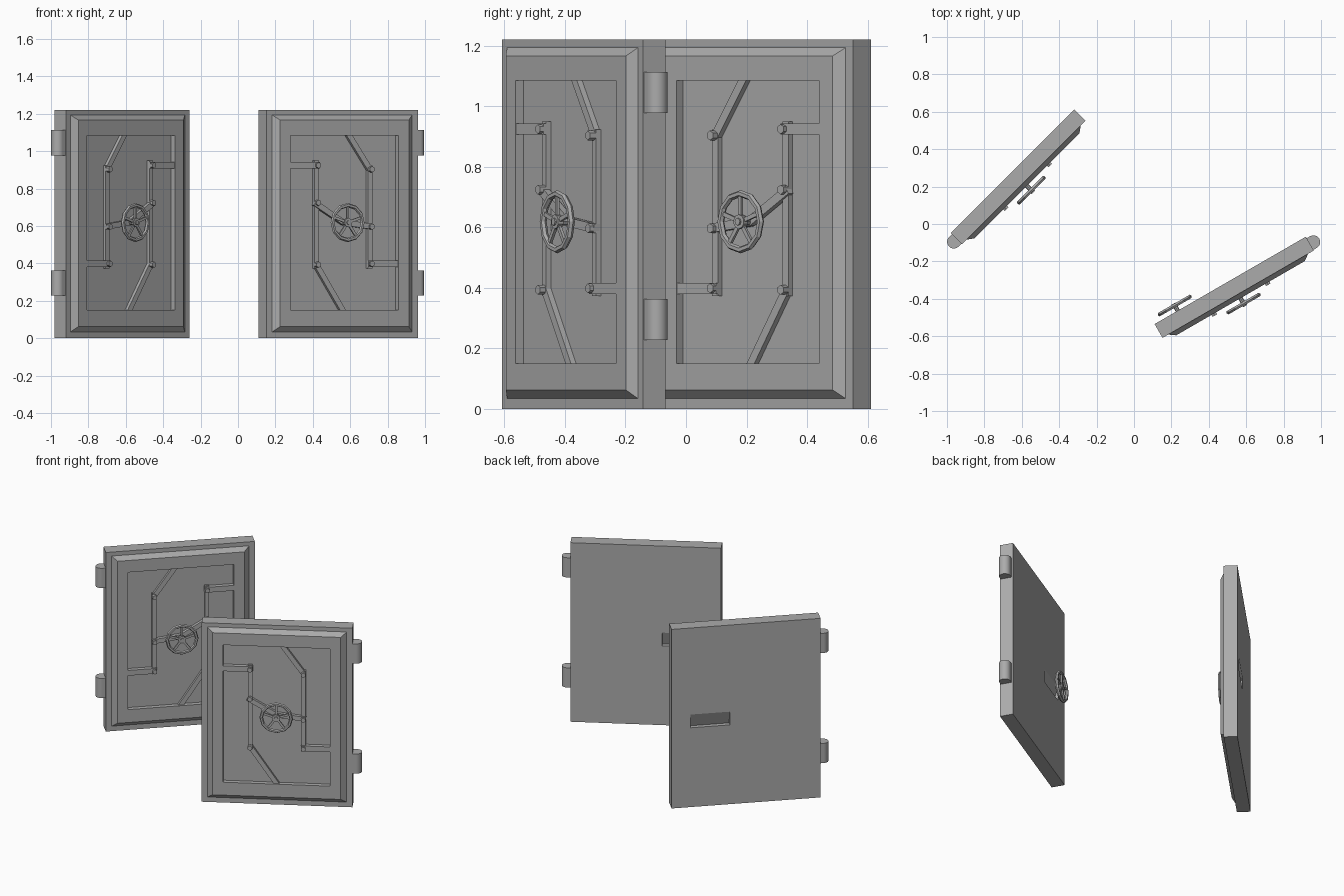
import bpy, bmesh
from math import pi, atan2, cos, sin, radians
from mathutils import Matrix, Vector

cube = bpy.data.objects.get("Cube")
if cube:
    bpy.data.objects.remove(cube, do_unlink=True)

steel = bpy.data.materials.new("grey_steel")
steel.use_nodes = True
GREY = (0.41, 0.41, 0.41, 1)
steel.diffuse_color = GREY
steel.node_tree.nodes["Principled BSDF"].inputs["Base Color"].default_value = GREY

W, H, T = 0.934, 1.22, 0.085      # door width, height, thickness
MID = 0.618                       # height of the wheel


def finish(bm, name, place, smooth=False):
    """Move a part from door space into place and make it an object."""
    bm.transform(place)
    bmesh.ops.recalc_face_normals(bm, faces=bm.faces)
    mesh = bpy.data.meshes.new(name)
    bm.to_mesh(mesh)
    bm.free()
    mesh.materials.append(steel)
    ob = bpy.data.objects.new(name, mesh)
    bpy.context.collection.objects.link(ob)
    if smooth:
        bpy.ops.object.select_all(action='DESELECT')
        ob.select_set(True)
        bpy.context.view_layer.objects.active = ob
        bpy.ops.object.shade_smooth_by_angle(angle=radians(40))
    return ob


def bar(bm, a, b, width, near, far):
    """Box from a to b in the door plane, between two depths."""
    a, b = Vector(a), Vector(b)
    d, m = b - a, (a + b) / 2
    mat = (Matrix.Translation((m.x, -(near + far) / 2, m.y))
           @ Matrix.Rotation(-atan2(d.y, d.x), 4, 'Y')
           @ Matrix.Diagonal((d.length, far - near, width, 1)))
    bmesh.ops.create_cube(bm, size=1, matrix=mat)


def stud(bm, x, z, r, near, far, sides=6):
    """Prism standing out of the door plane."""
    mat = Matrix.Translation((x, -(near + far) / 2, z)) @ Matrix.Rotation(pi / 2, 4, 'X')
    bmesh.ops.create_cone(bm, cap_ends=True, segments=sides, radius1=r, radius2=r,
                          depth=far - near, matrix=mat)


def slab(name, place):
    # nested rectangles: side margin, bottom, top, depth
    rings = [(0, 0, H, 0), (0, 0, H, T), (.035, .034, H - .027, T),
             (.07, .062, H - .054, .11), (.135, .15, 1.085, .11), (.135, .15, 1.085, .08)]
    bm = bmesh.new()
    loops = [[bm.verts.new((x, -d, z)) for x, z in
              ((m, lo), (W - m, lo), (W - m, hi), (m, hi))] for m, lo, hi, d in rings]
    for p, q in zip(loops, loops[1:]):
        for i in range(4):
            j = (i + 1) % 4
            bm.faces.new((p[i], p[j], q[j], q[i]))
    bm.faces.new(loops[0])
    bm.faces.new(loops[-1])
    door = finish(bm, name + "_slab", place)
    # sloping finger pocket cut in the back
    bm = bmesh.new()
    ends = [[bm.verts.new((x, y, z)) for y, z in ((.02, .54), (-.03, .54), (.02, .69))]
            for x in (.12, .365)]
    for e in ends:
        bm.faces.new(e)
    for i in range(3):
        j = (i + 1) % 3
        bm.faces.new((ends[0][i], ends[0][j], ends[1][j], ends[1][i]))
    cutter = finish(bm, name + "_pocket_cutter", place)
    cutter.hide_render = True
    cutter.display_type = 'WIRE'
    cutter.hide_set(True)
    mod = door.modifiers.new("pocket", 'BOOLEAN')
    mod.operation = 'DIFFERENCE'
    mod.solver = 'EXACT'
    mod.object = cutter


def hinges(name, place):
    for label, z in (("lower", .295), ("upper", 1.045)):
        bm = bmesh.new()
        bmesh.ops.create_cone(bm, cap_ends=True, segments=20, radius1=.036, radius2=.036,
                              depth=.134, matrix=Matrix.Translation((.955, -.045, z)))
        bar(bm, (.92, z), (.955, z), .134, .009, .081)
        finish(bm, f"{name}_{label}_hinge", place, True)


def linkage(name, place):
    cx = W / 2
    # side, bolt box height, pivot height, link height, brace end
    for label, s, box, pivot, link, end in (
            ("hinge_side", 1, .398, .903, .596, (.493, 1.10)),
            ("free_side", -1, .924, .393, .724, (.474, .135))):
        x = cx + s * .165
        wall = cx + s * .335
        up = 1 if box > pivot else -1
        bm = bmesh.new()
        bar(bm, (x, box + up * .025), (x, pivot - up * .02), .028, .078, .098)
        finish(bm, f"{name}_{label}_rod", place)
        bm = bmesh.new()
        bar(bm, (x, pivot), end, .03, .078, .1)
        finish(bm, f"{name}_{label}_brace", place)
        bm = bmesh.new()
        bar(bm, (x - s * .015, box), (wall, box), .036, .078, .108)
        finish(bm, f"{name}_{label}_locking_bar", place)
        bm = bmesh.new()
        bar(bm, (x + s * .015, link), (cx, MID), .03, .085, .108)
        finish(bm, f"{name}_{label}_wheel_link", place)
        bm = bmesh.new()
        for z in (box, pivot, link):
            stud(bm, x, z, .016, .08, .122)
        finish(bm, f"{name}_{label}_bolts", place)


def wheel(name, place, x, z, depth, base):
    """Spoked wheel at a depth, on a shaft from the door surface."""
    R = .093
    bm = bmesh.new()
    ring = bmesh.ops.create_circle(bm, segments=6, radius=.0115, matrix=(
        Matrix.Translation((x + R, -depth, z)) @ Matrix.Rotation(pi / 6, 4, 'Z')))
    edges = list({e for v in ring["verts"] for e in v.link_edges})
    bmesh.ops.spin(bm, geom=ring["verts"] + edges, cent=(x, -depth, z), axis=(0, 1, 0),
                   angle=2 * pi, steps=12)
    bmesh.ops.remove_doubles(bm, verts=bm.verts, dist=.0005)
    finish(bm, name + "_rim", place)
    bm = bmesh.new()
    for i in range(5):
        a = pi / 2 + i * 2 * pi / 5
        bar(bm, (x, z), (x + R * cos(a), z + R * sin(a)), .014, depth - .005, depth + .005)
    finish(bm, name + "_spokes", place)
    bm = bmesh.new()
    stud(bm, x, z, .024, depth - .01, depth + .01, 10)
    stud(bm, x, z, .012, min(base, depth - .012), max(base, depth + .016), 8)
    finish(bm, name + "_hub", place)


# two mirrored doors, each swung open about its hinge side
doors = (("left_door", (.11, -.535, 0), 30, 1), ("right_door", (-.32, .612, 0), 45, -1))
for name, corner, angle, side in doors:
    place = (Matrix.Translation(corner) @ Matrix.Rotation(radians(angle), 4, 'Z')
             @ Matrix.Diagonal((side, 1, 1, 1)))
    slab(name, place)
    hinges(name, place)
    linkage(name, place)
    wheel(name + "_wheel", place, W / 2, MID, .143, .08)
    if side == 1:
        wheel(name + "_back_wheel", place, .143, MID, -.032, .005)
